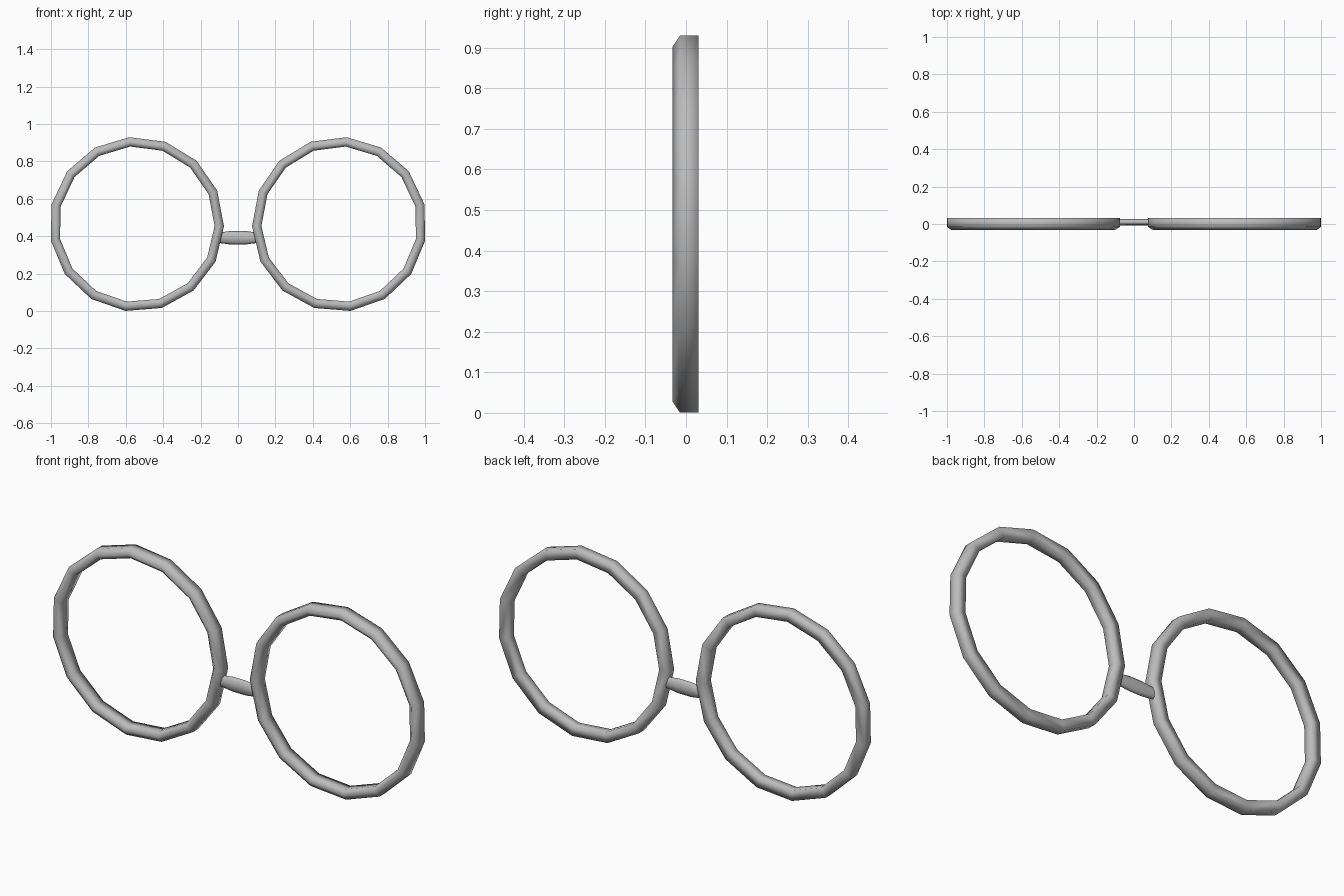
import bpy, bmesh
from math import cos, sin, pi, radians

cube = bpy.data.objects.get("Cube")
if cube:
    bpy.data.objects.remove(cube)

grey = bpy.data.materials.new("frame grey")
grey.use_nodes = True
colour = (0.5, 0.5, 0.5, 1)
grey.diffuse_color = colour
grey.node_tree.nodes["Principled BSDF"].inputs["Base Color"].default_value = colour


def loft(name, loops, ring):
    """Skin closed cross-sections; join last to first for a ring, else cap."""
    bm = bmesh.new()
    rows = [[bm.verts.new(p) for p in loop] for loop in loops]
    n = len(rows[0])
    pairs = list(zip(rows, rows[1:]))
    if ring:
        pairs.append((rows[-1], rows[0]))
    else:
        bm.faces.new(rows[0])
        bm.faces.new(rows[-1])
    for a, b in pairs:
        for i in range(n):
            j = (i + 1) % n
            bm.faces.new((a[i], a[j], b[j], b[i]))
    bmesh.ops.recalc_face_normals(bm, faces=bm.faces)
    for f in bm.faces:
        f.smooth = len(f.verts) == 4
    mesh = bpy.data.meshes.new(name)
    bm.to_mesh(mesh)
    bm.free()
    mesh.materials.append(grey)
    obj = bpy.data.objects.new(name, mesh)
    bpy.context.collection.objects.link(obj)
    return obj


# Rims: fifteen-sided rings with a pointed front, as (radius, y)
section = [(0.467, -0.015), (0.467, 0.031), (0.417, 0.031),
           (0.417, -0.015), (0.440, -0.033)]
SIDES = 15
for name, side in (("left_rim", 1), ("right_rim", -1)):
    loops = []
    for k in range(SIDES):
        a = radians(181.3) + 2 * pi * k / SIDES
        loops.append([(side * (0.542 + r * cos(a)), y, 0.464 + r * sin(a))
                      for r, y in section])
    loft(name, loops, True)

# Nose bridge: flattened bar, wider in the middle, as (x, half height)
stations = [(-0.1, 0.028), (-0.035, 0.037), (0.035, 0.037), (0.1, 0.028)]
loops = [[(x, 0.01 + 0.017 * sin(k * pi / 4), 0.392 + h * cos(k * pi / 4))
          for k in range(8)] for x, h in stations]
loft("nose_bridge", loops, False)
